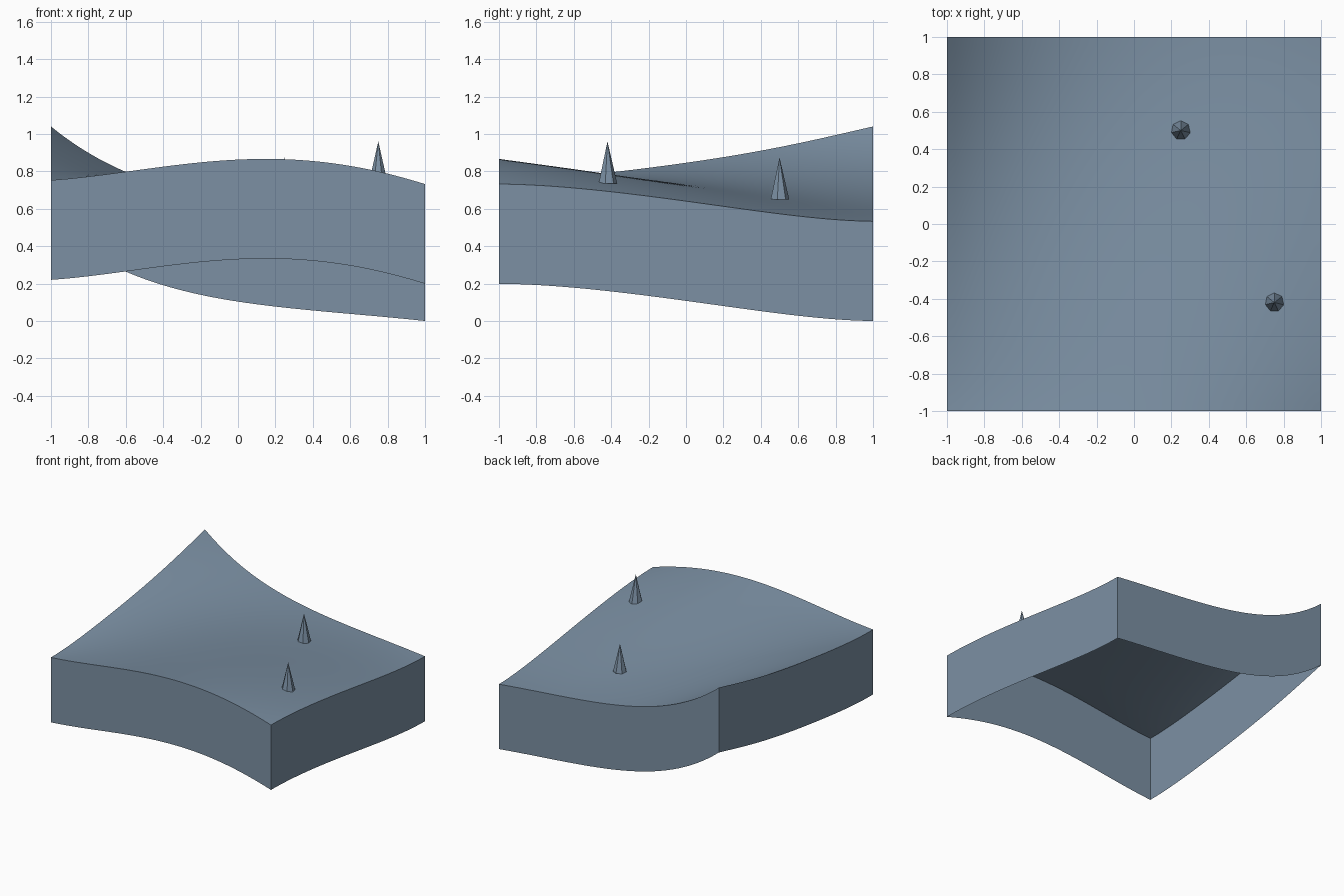
import bpy
import bmesh
import math

cube = bpy.data.objects.get("Cube")
if cube:
    bpy.data.objects.remove(cube, do_unlink=True)

slate = bpy.data.materials.new("slate_blue")
slate.use_nodes = True
colour = (0.2, 0.28, 0.37, 1)
slate.diffuse_color = colour
slate.node_tree.nodes["Principled BSDF"].inputs["Base Color"].default_value = colour

# Heights of the four terrain borders, evenly spaced from -1 to 1
FRONT = (0.753, 0.798, 0.848, 0.866, 0.829, 0.732)
BACK = (1.04, 0.797, 0.673, 0.61, 0.571, 0.533)
LEFT = (0.753, 0.774, 0.819, 0.876, 0.95, 1.04)
RIGHT = (0.732, 0.711, 0.667, 0.613, 0.561, 0.533)
DEPTH = 0.533
STEPS = 48


def curve(heights, t):
    """Smooth polynomial through evenly spaced heights, t from 0 to 1."""
    n = len(heights)
    u = t * (n - 1)
    return sum(h * math.prod((u - j) / (i - j) for j in range(n) if j != i)
               for i, h in enumerate(heights))


def ground(x, y):
    """Height of the patch blended between its four borders."""
    s, t = (x + 1) / 2, (y + 1) / 2
    along = (1 - t) * curve(FRONT, s) + t * curve(BACK, s)
    across = (1 - s) * curve(LEFT, t) + s * curve(RIGHT, t)
    corners = ((1 - t) * ((1 - s) * FRONT[0] + s * FRONT[-1])
               + t * ((1 - s) * BACK[0] + s * BACK[-1]))
    return along + across - corners


def add_object(name, bm):
    mesh = bpy.data.meshes.new(name)
    bm.to_mesh(mesh)
    bm.free()
    mesh.materials.append(slate)
    obj = bpy.data.objects.new(name, mesh)
    bpy.context.collection.objects.link(obj)
    return obj


# Rolling ground surface with an open-bottomed skirt
bm = bmesh.new()
bmesh.ops.create_grid(bm, x_segments=STEPS, y_segments=STEPS, size=1)
for v in bm.verts:
    v.co.z = ground(v.co.x, v.co.y)
border = [e for e in bm.edges if e.is_boundary]
skirt = bmesh.ops.extrude_edge_only(bm, edges=border)["geom"]
for v in skirt:
    if isinstance(v, bmesh.types.BMVert):
        v.co.z = max(0, v.co.z - DEPTH)
bmesh.ops.recalc_face_normals(bm, faces=bm.faces)
bm.normal_update()
if max(bm.faces, key=lambda f: abs(f.normal.z)).normal.z < 0:
    bmesh.ops.reverse_faces(bm, faces=bm.faces)
terrain = add_object("terrain", bm)
bpy.ops.object.select_all(action="DESELECT")
terrain.select_set(True)
bpy.context.view_layer.objects.active = terrain
bpy.ops.object.shade_smooth_by_angle(angle=math.radians(35))

# Faceted seven-sided cone trees
for name, x, y, base in (("back_tree", 0.25, 0.5, 0.65), ("front_tree", 0.75, -0.42, 0.735)):
    bm = bmesh.new()
    bmesh.ops.create_cone(bm, cap_ends=True, segments=7, radius1=0.052, radius2=0, depth=0.225)
    bmesh.ops.remove_doubles(bm, verts=bm.verts, dist=0.0001)
    tree = add_object(name, bm)
    tree.location = (x, y, base + 0.1125)
